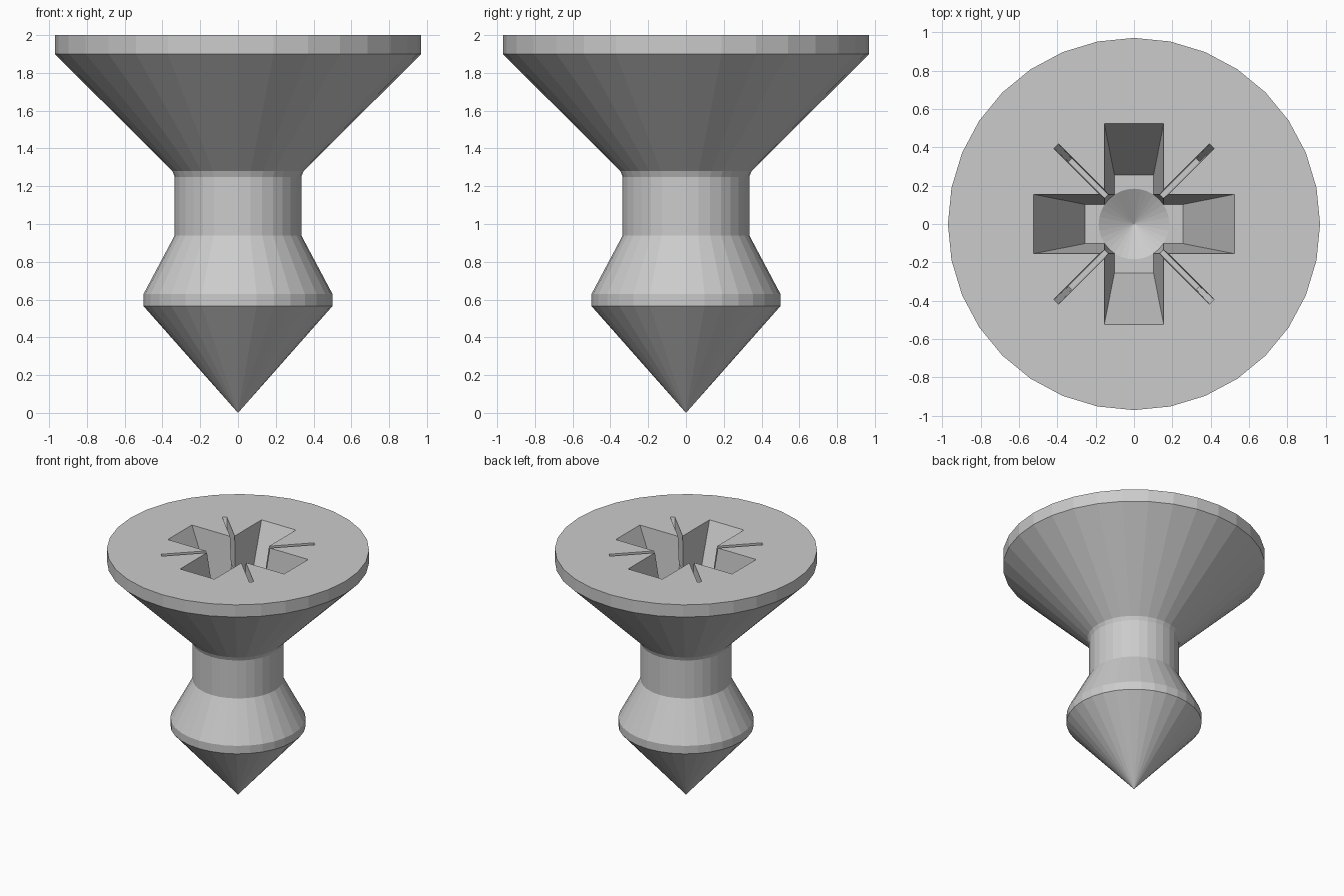
import bpy, bmesh, math
from mathutils import Matrix

if "Cube" in bpy.data.objects:
    bpy.data.objects.remove(bpy.data.objects["Cube"])

SIDES = 32


def make_object(name, bm):
    bmesh.ops.recalc_face_normals(bm, faces=bm.faces)
    mesh = bpy.data.meshes.new(name)
    bm.to_mesh(mesh)
    bm.free()
    ob = bpy.data.objects.new(name, mesh)
    bpy.context.collection.objects.link(ob)
    return ob


def lathe(name, profile):
    """Revolve (radius, z) points; radius 0 gives a tip, open ends are capped."""
    bm = bmesh.new()
    rings = []
    for r, z in profile:
        n = SIDES if r > 0 else 1
        rings.append([bm.verts.new((r * math.cos(2 * math.pi * i / SIDES),
                                    r * math.sin(2 * math.pi * i / SIDES), z))
                      for i in range(n)])
    for a, b in zip(rings, rings[1:]):
        for i in range(SIDES):
            j = (i + 1) % SIDES
            if len(a) == 1:
                bm.faces.new((a[0], b[j], b[i]))
            else:
                bm.faces.new((a[i], a[j], b[j], b[i]))
    for ring in (rings[0], rings[-1]):
        if len(ring) > 1:
            bm.faces.new(ring)
    return make_object(name, bm)


def tapered_slot(name, top, bottom, depth, angle):
    """Bar-shaped cutter, narrowing from the head's top face down to depth."""
    bm = bmesh.new()
    over = 0.1  # extend above the head along the same slope
    k = over / depth
    high = [t + (t - b) * k for t, b in zip(top, bottom)]
    rings = []
    for (l, w), z in ((bottom, 2 - depth), (high, 2 + over)):
        rings.append([bm.verts.new((sx * l, sy * w, z))
                      for sx, sy in ((-1, -1), (1, -1), (1, 1), (-1, 1))])
    a, b = rings
    bm.faces.new(a)
    bm.faces.new(b)
    for i in range(4):
        j = (i + 1) % 4
        bm.faces.new((a[i], a[j], b[j], b[i]))
    bm.transform(Matrix.Rotation(math.radians(angle), 4, 'Z'))
    return make_object(name, bm)


# Screw body: point, collar, neck and countersunk head
body = lathe("screw_body", [
    (0, 0), (0.5, 0.565), (0.5, 0.63), (0.335, 0.94), (0.335, 1.25),
    (0.347, 1.28), (0.97, 1.9), (0.97, 2.0)])

# Cross recess, diagonal grooves and central conical pit
D = 0.6
cutters = []
for angle in (0, 90):
    cutters.append(tapered_slot("recess_arm_cutter", (0.525, 0.155),
                                (0.255, 0.102), D, angle))
    cutters.append(tapered_slot("groove_cutter", (0.575, 0.017),
                                (0.47, 0.012), 0.28, angle + 45))
cutters.append(lathe("pit_cutter", [(0, 2 - D - 0.11), (0.184, 2 - D - 0.001),
                                    (0.226, 2.1)]))

bpy.context.view_layer.objects.active = body
for cutter in cutters:
    mod = body.modifiers.new("cut", 'BOOLEAN')
    mod.operation = 'DIFFERENCE'
    mod.solver = 'EXACT'
    mod.object = cutter
    bpy.ops.object.modifier_apply(modifier=mod.name)
for cutter in cutters:
    bpy.data.objects.remove(cutter, do_unlink=True)
